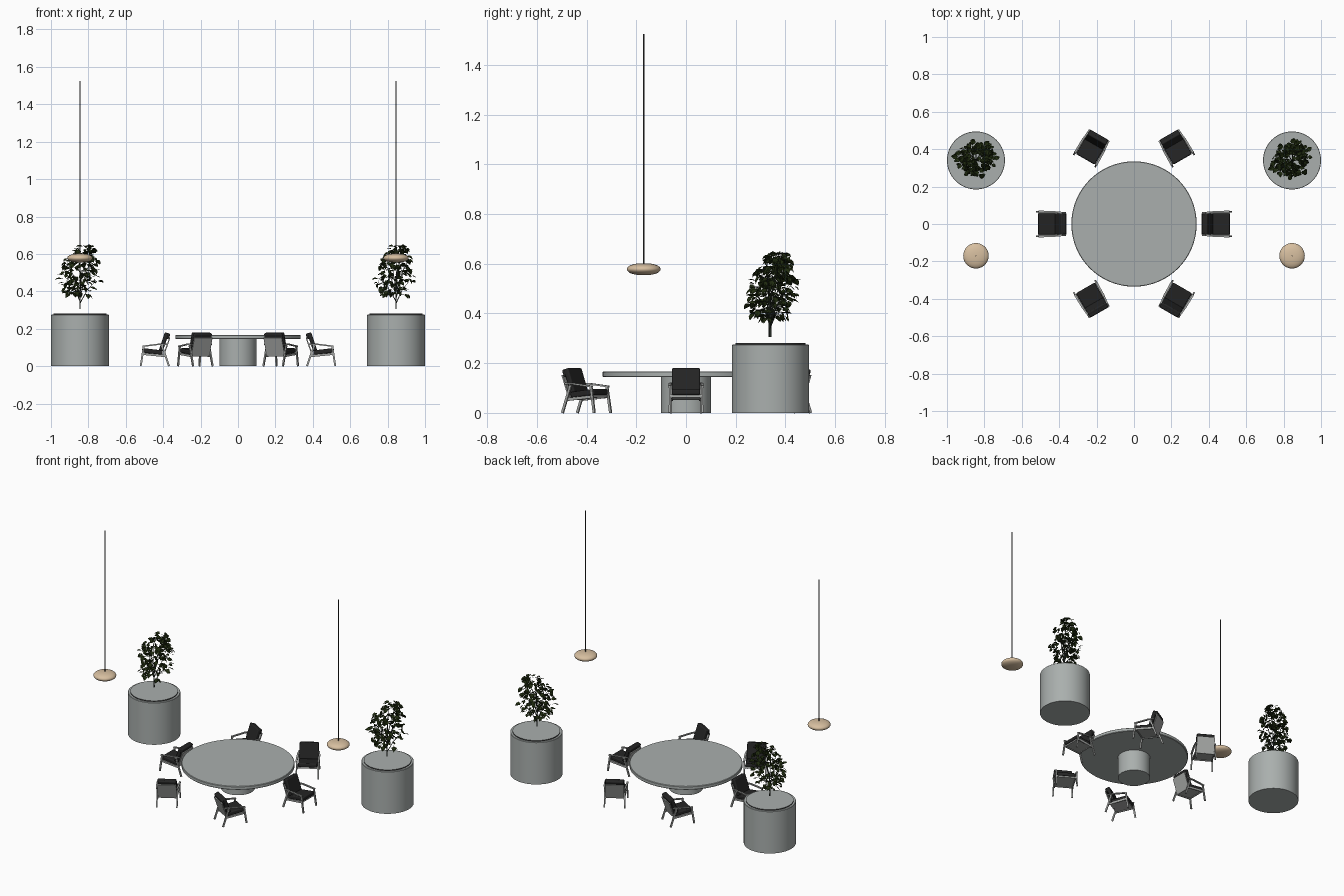
import bpy, bmesh, math, random
from mathutils import Vector, Matrix

if "Cube" in bpy.data.objects:
    bpy.data.objects.remove(bpy.data.objects["Cube"])

def mat(name, c):
    m = bpy.data.materials.new(name)
    m.diffuse_color = (*c, 1)
    m.use_nodes = True
    m.node_tree.nodes["Principled BSDF"].inputs["Base Color"].default_value = m.diffuse_color
    return m

GREY = mat("concrete grey", (0.40, 0.43, 0.42))
FRAME = mat("frame grey", (0.37, 0.38, 0.37))
BLACK = mat("cushion black", (0.018, 0.018, 0.018))
WOOD = mat("pale wood", (0.68, 0.52, 0.35))
CORD = mat("cord dark", (0.06, 0.06, 0.06))
LEAF = mat("leaf green", (0.014, 0.024, 0.005))
STEM = mat("stem dark", (0.035, 0.045, 0.035))

def finish(name, bm, mats, smooth=False, loc=(0, 0, 0), normals=True):
    if normals:
        bmesh.ops.recalc_face_normals(bm, faces=bm.faces)
    me = bpy.data.meshes.new(name)
    bm.to_mesh(me)
    bm.free()
    for m in mats:
        me.materials.append(m)
    ob = bpy.data.objects.new(name, me)
    ob.location = loc
    bpy.context.collection.objects.link(ob)
    if smooth:
        bpy.ops.object.select_all(action='DESELECT')
        ob.select_set(True)
        bpy.context.view_layer.objects.active = ob
        bpy.ops.object.shade_smooth_by_angle(angle=math.radians(35))
    return ob

def lathe(name, prof, mats, loc=(0, 0, 0), n=64):
    """Revolve (radius, z) points; ends are closed with flat caps."""
    bm = bmesh.new()
    rings = [[bm.verts.new((r * math.cos(2 * math.pi * i / n), r * math.sin(2 * math.pi * i / n), z))
              for i in range(n)] for r, z in prof]
    for a, b in zip(rings, rings[1:]):
        for i in range(n):
            bm.faces.new((a[i], a[(i + 1) % n], b[(i + 1) % n], b[i]))
    bm.faces.new(rings[0])
    bm.faces.new(rings[-1])
    return finish(name, bm, mats, True, loc)

def beam(bm, p, q, w, h):
    """Rectangular bar from p to q, w wide along y and h thick in the xz plane."""
    p, q = Vector(p), Vector(q)
    d = (q - p).normalized()
    s = (Vector((0, 1, 0)) - d * d.y).normalized()
    t = d.cross(s)
    ends = [[bm.verts.new(c + s * a * w / 2 + t * b * h / 2)
             for a, b in ((-1, -1), (1, -1), (1, 1), (-1, 1))] for c in (p, q)]
    bm.faces.new(ends[0])
    bm.faces.new(ends[1])
    for i in range(4):
        j = (i + 1) % 4
        bm.faces.new((ends[0][i], ends[0][j], ends[1][j], ends[1][i]))

def tube(bm, pts, r0, r1, n=5):
    """Tapering round twig along a path."""
    rings = []
    for k, p in enumerate(pts):
        r = r0 + (r1 - r0) * k / (len(pts) - 1)
        d = (pts[min(k + 1, len(pts) - 1)] - pts[max(k - 1, 0)]).normalized()
        q = d.to_track_quat('Z', 'Y')
        rings.append([bm.verts.new(p + q @ Vector((r * math.cos(6.2832 * i / n), r * math.sin(6.2832 * i / n), 0)))
                      for i in range(n)])
    for a, b in zip(rings, rings[1:]):
        for i in range(n):
            bm.faces.new((a[i], a[(i + 1) % n], b[(i + 1) % n], b[i]))

# Round table
lathe("table_top", [(0.332, 0.144), (0.335, 0.147), (0.335, 0.164), (0.332, 0.167)], [GREY], n=96)
lathe("table_pedestal", [(0.1, 0), (0.1, 0.145)], [GREY])

# Chair, facing +x, made once
def chair_parts():
    bm = bmesh.new()
    for s in (-1, 1):
        beam(bm, (0.077, s * 0.066, 0), (0.061, s * 0.064, 0.106), 0.008, 0.010)      # front leg
        beam(bm, (-0.074, s * 0.060, 0), (-0.036, s * 0.060, 0.112), 0.008, 0.010)    # rear leg
        beam(bm, (0.068, s * 0.066, 0.106), (-0.02, s * 0.064, 0.117), 0.011, 0.007)  # armrest
        beam(bm, (-0.02, s * 0.064, 0.117), (-0.062, s * 0.060, 0.118), 0.009, 0.007)
        beam(bm, (0.066, s * 0.060, 0.066), (-0.054, s * 0.056, 0.054), 0.007, 0.012)  # side rail
    beam(bm, (0.064, 0, 0.068), (0.056, 0, 0.067), 0.124, 0.012)                      # front rail
    beam(bm, (0.064, 0, 0.069), (-0.048, 0, 0.056), 0.112, 0.006)                     # seat board
    beam(bm, (-0.044, 0, 0.052), (-0.078, 0, 0.152), 0.112, 0.006)                    # back panel
    frame = finish("chair_frame", bm, [FRAME])
    bm = bmesh.new()
    beam(bm, (0.070, 0, 0.085), (-0.040, 0, 0.072), 0.114, 0.024)
    seat = finish("chair_seat_cushion", bm, [BLACK], True)
    bm = bmesh.new()
    beam(bm, (-0.030, 0, 0.082), (-0.062, 0, 0.178), 0.114, 0.022)
    beam(bm, (-0.064, 0, 0.146), (-0.073, 0, 0.175), 0.110, 0.018)                    # roll over the top
    back = finish("chair_back_cushion", bm, [BLACK], True)
    for ob in (seat, back):
        b = ob.modifiers.new("soft edges", 'BEVEL')
        b.width, b.segments = 0.006, 3
    return [frame, seat, back]

# Six chairs round the table
spots = [(0.443, 0, 0), (-0.443, 0, 180), (0.225, -0.403, 60), (-0.225, -0.403, 120),
         (0.225, 0.407, -60), (-0.225, 0.407, 240)]
parts = chair_parts()
for k, (x, y, a) in enumerate(spots):
    for p in parts:
        ob = p if k == 0 else p.copy()
        if k:
            bpy.context.collection.objects.link(ob)
        ob.location = (x, y, 0)
        ob.rotation_euler = (0, 0, math.radians(a))

# Leafy plant: forked stems, twigs and folded leaves
def crown(z):
    """Radius of the crown at a height above the plant base."""
    pts = [(0.04, 0.02), (0.08, 0.085), (0.15, 0.112), (0.22, 0.105), (0.29, 0.075), (0.35, 0.03)]
    for (a, ra), (b, rb) in zip(pts, pts[1:]):
        if a <= z <= b:
            return ra + (rb - ra) * (z - a) / (b - a)
    return 0.02

def plant(side, loc):
    rnd = random.Random(11)
    lean = lambda z: Vector((0.04 * (z / 0.35) ** 2 - 0.012, 0.03 * (z / 0.35) - 0.005, z))
    stems, leaves = bmesh.new(), bmesh.new()
    nodes = []
    for i in range(9):
        ang, top = i * 2.4, 0.14 + 0.2 * i / 8
        r = crown(top) * 0.75
        end = lean(top) + Vector((r * math.cos(ang), r * math.sin(ang), 0))
        fork = Vector((0, 0, 0.03 + 0.012 * i))
        mid = (fork + end) / 2 + Vector((0, 0, 0.015))
        tube(stems, [Vector((0, 0, 0)), fork, mid, end], 0.0035, 0.001)
        nodes += [fork.lerp(mid, 0.7), mid, mid.lerp(end, 0.5), end]
    for i in range(230):
        z = 0.075 + 0.265 * rnd.random() ** 0.95
        ang = rnd.uniform(0, 2 * math.pi)
        r = crown(z) * math.sqrt(rnd.uniform(0.05, 0.9))
        p = lean(z) + Vector((r * math.cos(ang), r * math.sin(ang) * 0.92, 0))
        near = min(nodes, key=lambda n: (n - p).length)
        p = p.lerp(near, 0.18)
        if i % 2 == 0:
            tube(stems, [near, p], 0.001, 0.0006, 3)
        size = rnd.uniform(0.021, 0.034)
        turn = (Matrix.Rotation(ang + rnd.uniform(-1, 1), 3, 'Z') @ Matrix.Rotation(rnd.uniform(-0.3, 1.3), 3, 'Y')
                @ Matrix.Rotation(rnd.uniform(-0.7, 0.7), 3, 'X'))
        v = [leaves.verts.new(p + turn @ (Vector(c) * size)) for c in
             ((0, 0, 0), (0.3, 0.42, 0.1), (0.7, 0.34, 0.08), (1.1, 0, -0.1), (0.7, -0.34, 0.08),
              (0.3, -0.42, 0.1), (0.5, 0, 0))]
        for f in ((0, 6, 1), (1, 6, 2), (2, 6, 3), (3, 6, 4), (4, 6, 5), (5, 6, 0)):
            leaves.faces.new([v[j] for j in reversed(f)])
    for ob in (finish(side + "_plant_stems", stems, [STEM], True, loc),
               finish(side + "_plant_leaves", leaves, [LEAF], False, loc, False)):
        ob.rotation_euler.z = 0 if side == "left" else 0.5

# Planters, plants and hanging lamps on both sides
for side, s in (("left", -1), ("right", 1)):
    x = 0.845 * s
    lathe(side + "_planter", [(0.155, 0), (0.155, 0.273), (0.153, 0.275)], [GREY], (x, 0.34, 0))
    lid = lathe(side + "_planter_soil_disc", [(0.141, 0.274), (0.141, 0.281)], [CORD, GREY], (x, 0.34, 0))
    for f in lid.data.polygons:
        f.material_index = 1 if f.normal.z > 0.5 else 0
    plant(side, (x, 0.34, 0.305) if s < 0 else (x, 0.335, 0.305))
    # lens-shaped lamp shade
    lens = []
    for i in range(17):
        t = math.pi * (i / 16 - 0.5)
        lens.append((max(0.002, 0.068 * math.cos(t) ** 0.85), 0.578 + 0.024 * math.sin(t)))
    lathe(side + "_lamp_shade", lens, [WOOD], (x, -0.17, 0), 48)
    lathe(side + "_lamp_cord", [(0.003, 0.6), (0.003, 1.525)], [CORD], (x, -0.17, 0), 10)
